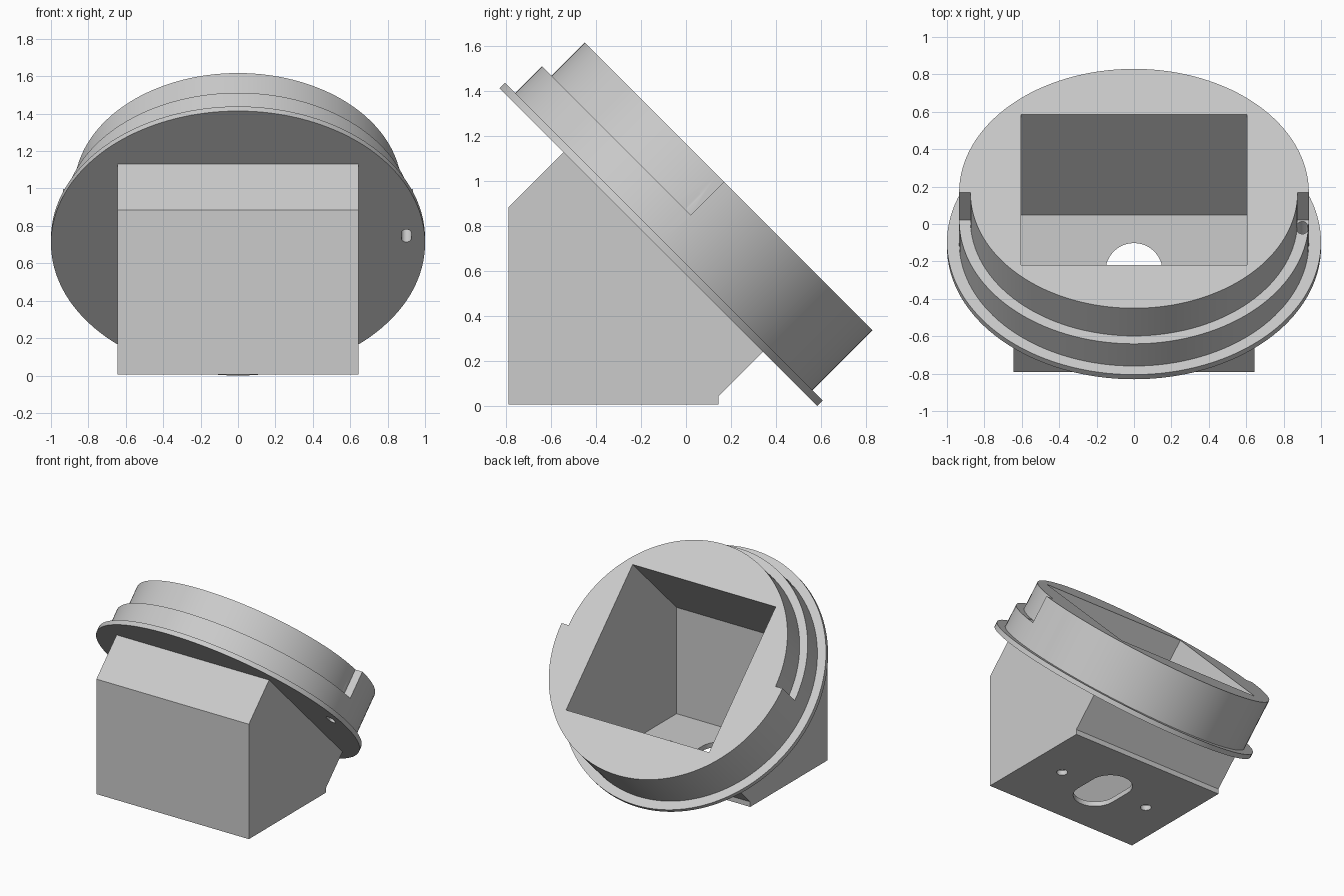
import bpy, bmesh, math
from mathutils import Matrix, Vector

if "Cube" in bpy.data.objects:
    bpy.data.objects.remove(bpy.data.objects["Cube"])

SEG = 128
# Tilted frame: local z is the dial axis, local y runs down the slope
TILT = Matrix.Translation((0, -0.123, 0.707)) @ Matrix.Rotation(-math.pi / 4, 4, 'X')
# Side frame: profile (y, z) extruded along x
SIDE = Matrix(((0, 0, 1, 0), (1, 0, 0, 0), (0, 1, 0, 0), (0, 0, 0, 1)))
FLAT = Matrix.Identity(4)

grey = bpy.data.materials.new("light grey")
grey.diffuse_color = (0.6, 0.6, 0.6, 1)
grey.use_nodes = True
grey.node_tree.nodes["Principled BSDF"].inputs["Base Color"].default_value = grey.diffuse_color


def prism(name, pts, lo, hi, frame):
    """Extrude a 2D outline from lo to hi in the given frame."""
    bm = bmesh.new()
    a = [bm.verts.new(frame @ Vector((x, y, lo))) for x, y in pts]
    b = [bm.verts.new(frame @ Vector((x, y, hi))) for x, y in pts]
    bm.faces.new(a[::-1])
    bm.faces.new(b)
    n = len(pts)
    for i in range(n):
        j = (i + 1) % n
        bm.faces.new((a[i], a[j], b[j], b[i]))
    bmesh.ops.recalc_face_normals(bm, faces=bm.faces)
    me = bpy.data.meshes.new(name)
    bm.to_mesh(me)
    bm.free()
    me.materials.append(grey)
    ob = bpy.data.objects.new(name, me)
    bpy.context.collection.objects.link(ob)
    return ob


def arc(r, a0, a1, n, cx=0, cy=0):
    return [(cx + r * math.cos(a0 + (a1 - a0) * i / n),
             cy + r * math.sin(a0 + (a1 - a0) * i / n)) for i in range(n + 1)]


def circle(r, n=SEG, cx=0, cy=0):
    return arc(r, 0, 2 * math.pi, n, cx, cy)[:-1]


def slot(r, cx, y0, y1):
    return arc(r, 0, math.pi, 24, cx, y1) + arc(r, math.pi, 2 * math.pi, 24, cx, y0)


def combine(base, other, op):
    mod = base.modifiers.new(op, 'BOOLEAN')
    mod.operation, mod.object, mod.solver = op, other, 'EXACT'
    bpy.context.view_layer.objects.active = base
    bpy.ops.object.modifier_apply(modifier=mod.name)
    bpy.data.objects.remove(other)


# Drum with the upper half stepped inward
housing = prism("tilted_housing", circle(0.935), 0.015, 0.412, TILT)
step = arc(1.1, math.pi, 2 * math.pi, 64) + arc(0.875, 2 * math.pi, math.pi, 64)
combine(housing, prism("step_cutter", step, 0.203, 0.6, TILT), 'DIFFERENCE')

# Thin rim around the drum base
combine(housing, prism("rim", circle(1.0), 0, 0.035, TILT), 'UNION')

# Wedge-shaped box under the drum
box = [(-0.79, 0.006), (0.145, 0.006), (0.145, 0.045), (0.415, 0.315),
       (-0.475, 1.2), (-0.79, 0.885)]
combine(housing, prism("box", box, -0.645, 0.645, SIDE), 'UNION')

# Hollow interior, open at the drum face
cavity = [(-0.75, 0.043), (0.047, 0.043), (0.685, 0.681), (-0.12, 1.486), (-0.75, 0.856)]
combine(housing, prism("cavity", cavity, -0.605, 0.605, SIDE), 'DIFFERENCE')

# Cable slot and two screw holes in the floor
combine(housing, prism("cable_slot", slot(0.153, 0, -0.42, -0.255), -0.1, 0.1, FLAT), 'DIFFERENCE')
for side in (-1, 1):
    hole = prism("screw_hole", circle(0.038, 32, side * 0.38, -0.325), -0.1, 0.1, FLAT)
    combine(housing, hole, 'DIFFERENCE')

# Small hole through the rim and ledge on the right
combine(housing, prism("rim_hole", slot(0.027, 0.9, -0.077, -0.037), -0.1, 0.3, TILT), 'DIFFERENCE')

# Smooth curved walls, sharp edges
bpy.ops.object.select_all(action='DESELECT')
housing.select_set(True)
bpy.context.view_layer.objects.active = housing
bpy.ops.object.shade_smooth_by_angle(angle=math.radians(30))
